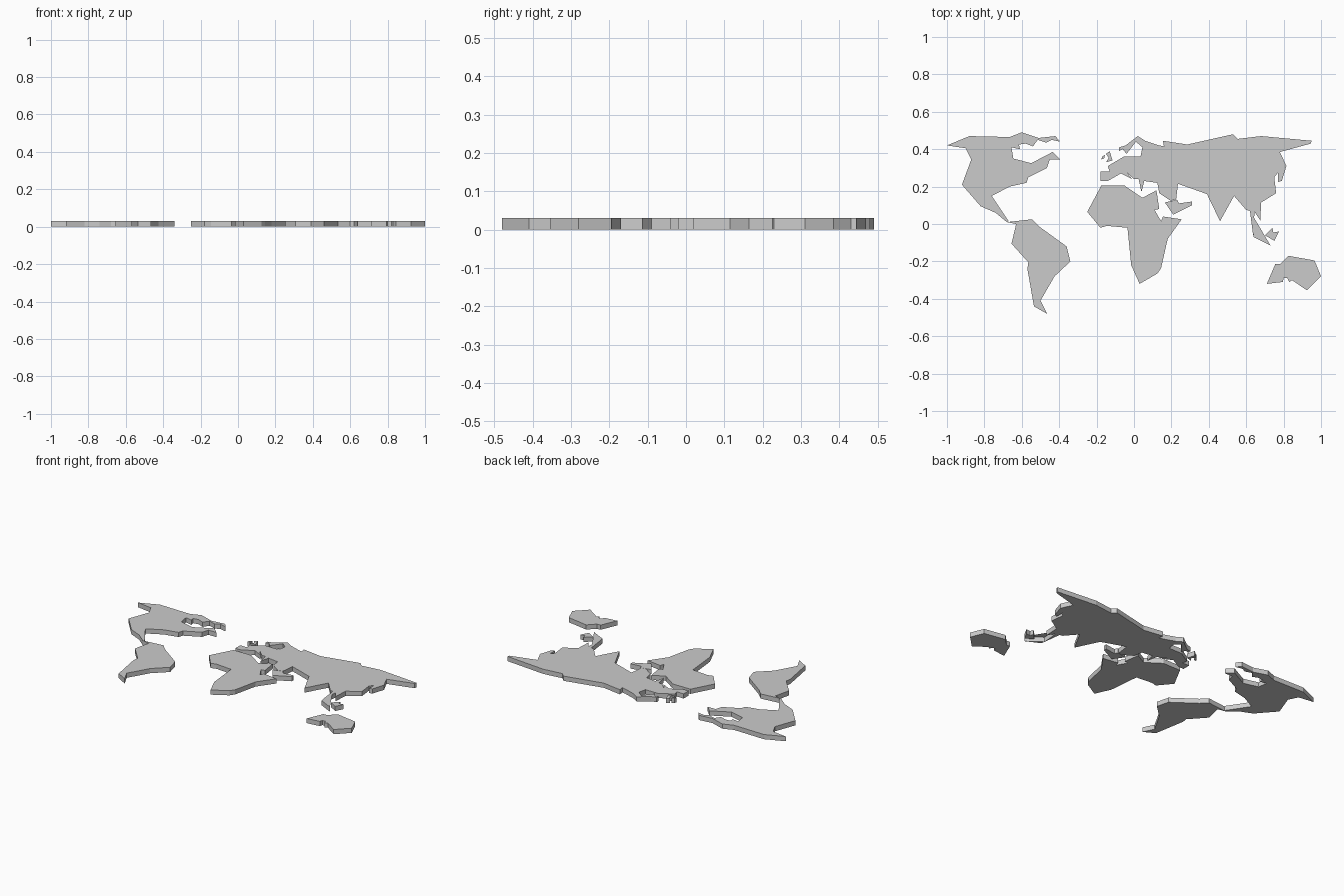
import bpy, bmesh

THICK = 0.03


def landmass(name, outline):
    """Extrude a flat coastline (hundredths of a unit) into a slab."""
    bm = bmesh.new()
    base = bm.faces.new([bm.verts.new((x / 100, y / 100, 0)) for x, y in outline])
    base.normal_update()
    if base.normal.z > 0:
        base.normal_flip()
    top = bmesh.ops.extrude_face_region(bm, geom=[base], use_keep_orig=True)
    verts = [v for v in top["geom"] if isinstance(v, bmesh.types.BMVert)]
    bmesh.ops.translate(bm, verts=verts, vec=(0, 0, THICK))
    bmesh.ops.recalc_face_normals(bm, faces=bm.faces)
    mesh = bpy.data.meshes.new(name)
    bm.to_mesh(mesh)
    bm.free()
    obj = bpy.data.objects.new(name, mesh)
    bpy.context.collection.objects.link(obj)


# Americas
landmass("north_america", [
    (-39.5, 44), (-42, 47), (-51, 46), (-60, 49), (-66.5, 46.5), (-88, 47),
    (-100, 42), (-90, 40.5), (-87, 34.5), (-92, 21), (-82, 9.5), (-74, 6),
    (-68, 1), (-67, 1.5), (-76, 15), (-66.5, 20), (-57.5, 22), (-56.5, 25),
    (-46.5, 30), (-45, 34.5), (-39.5, 34.5), (-43.5, 38.5), (-55, 32.5),
    (-64.5, 35), (-65.5, 41), (-61, 40), (-61.5, 42.5), (-58, 43), (-54, 41.5),
    (-51.5, 45), (-47, 43.5), (-44, 45)])
landmass("south_america", [
    (-68, 1), (-54.5, 2.5), (-50.5, -1.5), (-36, -12), (-34, -20), (-42.5, -28),
    (-50, -41), (-46.5, -48), (-53.5, -44), (-57, -24), (-56.5, -20.5),
    (-65.5, -10.5), (-63, 0)])

# Africa and Arabia
landmass("africa", [
    (-17.5, 20.5), (-5, 20.5), (4.5, 14), (12, 18), (13.5, 8), (11, 7.5),
    (14.5, 1.5), (15.5, 4), (25.5, 2.5), (18, -8), (14.5, -23.5), (12.5, -26.5),
    (3, -32), (-1.5, -22), (-3.5, -2), (-14.5, -1), (-18, -2), (-25, 6.5)])
landmass("arabia", [
    (16.5, 11.5), (23, 13), (24, 11), (31, 12), (31, 10), (21, 5)])

# Europe and Asia
landmass("eurasia", [
    (-18, 23), (-18, 28), (-13, 28), (-14, 31), (-5.5, 36), (3.5, 36), (4.5, 41),
    (1, 44), (-2, 40), (-4, 37.5), (-6, 40), (-8, 39), (-8, 41), (-4.5, 42),
    (2, 47), (6, 44.5), (13.5, 42), (16, 41.5), (15.5, 44.5), (28.5, 42.5),
    (53, 48), (55.5, 45.5), (68, 47), (95, 44.5), (94.5, 43), (78, 38.5),
    (81.5, 31), (79, 23), (77, 22.5), (77, 27.5), (75, 25), (76, 16.5),
    (68, 11.5), (67.5, 2), (64.5, 6.5), (63.5, -4.5), (73, -11.5), (64, -7),
    (62, 7), (60, 7.5), (53.5, 15), (46, 1.5), (39, 16), (23.5, 21.5),
    (22.5, 13), (19.5, 12.5), (13.5, 16.5), (12.5, 22), (5.5, 23), (4, 17),
    (2.5, 24), (0, 24), (-4, 28), (-1, 24), (-7, 27), (-14, 23)])

# Islands
landmass("britain", [(-15, 33), (-11.5, 34), (-13, 39), (-15, 37.5), (-13.5, 35.5)])
landmass("ireland", [(-17.5, 34.5), (-16, 35), (-15.5, 37), (-17, 36)])
landmass("borneo", [(70, -6), (74, -2), (74.5, -4.5), (77.5, -4), (75, -9)])
landmass("australia", [
    (71, -32), (75.5, -21.5), (78, -21.5), (82.5, -17), (96.5, -19.5),
    (100, -28), (92.5, -35.5), (84.5, -30), (83, -31), (82, -29), (80, -29),
    (79.5, -31)])
